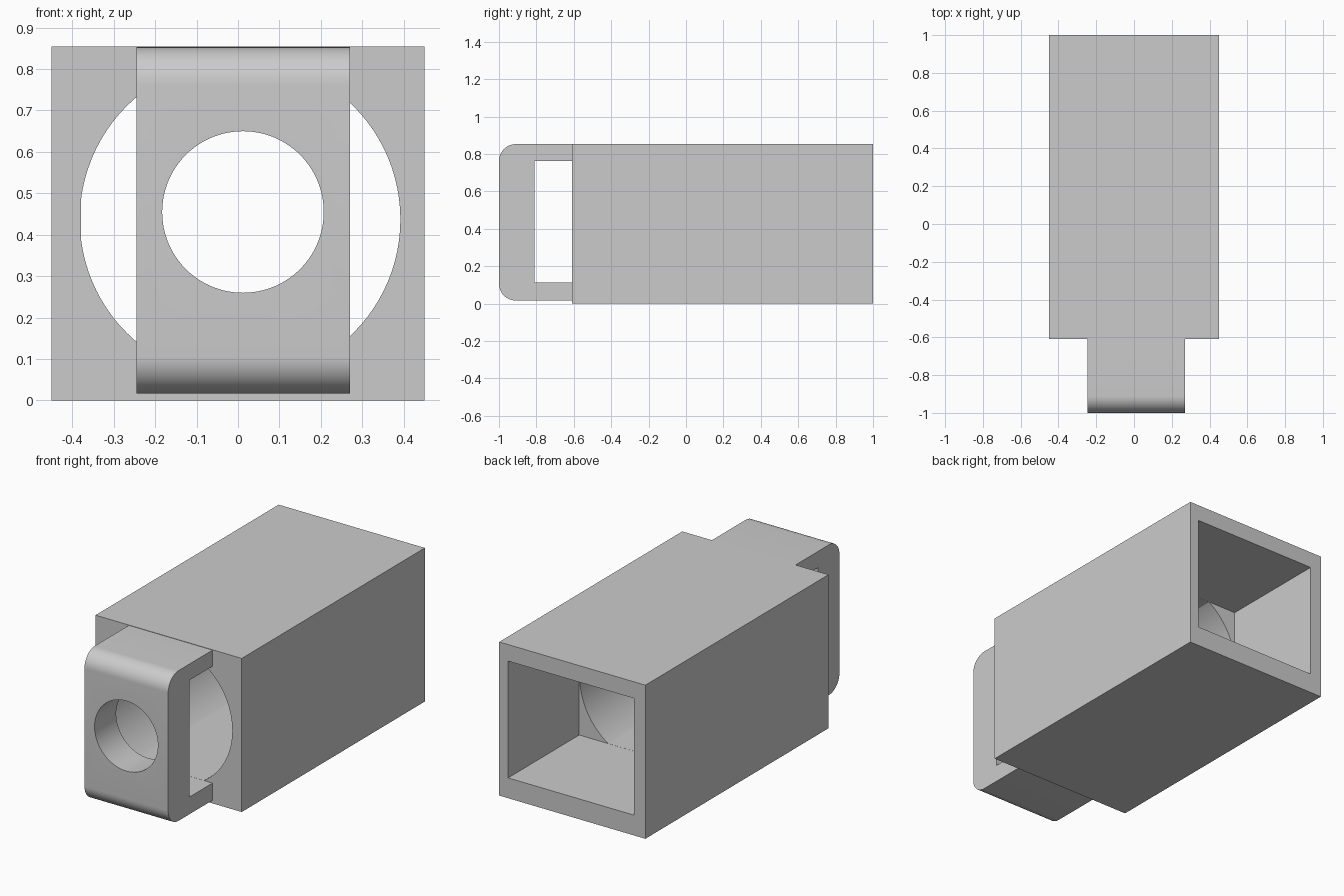
import bpy, bmesh
from math import cos, sin, pi, radians

cube = bpy.data.objects.get("Cube")
if cube:
    bpy.data.objects.remove(cube, do_unlink=True)

grey = bpy.data.materials.new("plain grey")
grey.use_nodes = True
grey.diffuse_color = (0.6, 0.6, 0.6, 1)
grey.node_tree.nodes["Principled BSDF"].inputs["Base Color"].default_value = (0.6, 0.6, 0.6, 1)


def prism(name, points, offset):
    """Extrude a closed outline along an offset vector."""
    bm = bmesh.new()
    face = bm.faces.new([bm.verts.new(p) for p in points])
    grown = bmesh.ops.extrude_face_region(bm, geom=[face])["geom"]
    bmesh.ops.translate(bm, vec=offset, verts=[v for v in grown if isinstance(v, bmesh.types.BMVert)])
    bmesh.ops.recalc_face_normals(bm, faces=bm.faces)
    mesh = bpy.data.meshes.new(name)
    bm.to_mesh(mesh)
    bm.free()
    mesh.materials.append(grey)
    obj = bpy.data.objects.new(name, mesh)
    bpy.context.collection.objects.link(obj)
    return obj


def box(name, x0, x1, y0, y1, z0, z1):
    outline = [(x0, y0, z0), (x1, y0, z0), (x1, y0, z1), (x0, y0, z1)]
    return prism(name, outline, (0, y1 - y0, 0))


def cylinder(name, x, z, r, y0, y1, n=96):
    outline = [(x + r * cos(2 * pi * i / n), y0, z + r * sin(2 * pi * i / n)) for i in range(n)]
    return prism(name, outline, (0, y1 - y0, 0))


def boolean(obj, tool, operation="DIFFERENCE"):
    """Apply a boolean and discard its tool."""
    mod = obj.modifiers.new("cut", "BOOLEAN")
    mod.operation, mod.object, mod.solver = operation, tool, "EXACT"
    bpy.context.view_layer.objects.active = obj
    bpy.ops.object.modifier_apply(modifier=mod.name)
    bpy.data.objects.remove(tool, do_unlink=True)


def smooth(obj):
    bpy.ops.object.select_all(action="DESELECT")
    obj.select_set(True)
    bpy.context.view_layer.objects.active = obj
    bpy.ops.object.shade_smooth_by_angle(angle=radians(20))


FRONT, WALL = -0.61, 0.375        # housing front, end of rear cavity
FLOOR, CEILING = 0.113, 0.763     # inner height of cavity and slot

# Housing: block with a rectangular rear cavity and a round front bore
housing = box("housing", -0.45, 0.45, FRONT, 1, 0, 0.855)
boolean(housing, box("cavity_cutter", -0.38, 0.395, WALL, 1.1, FLOOR, CEILING))
bore = cylinder("bore_cutter", 0.005, 0.437, 0.387, FRONT - 0.1, WALL + 0.1)
e = 0.0005
boolean(bore, box("bore_limits", -0.38 + e, 0.395 - e, -0.9, 0.9, FLOOR + e, CEILING - e), "INTERSECT")
boolean(housing, bore)
smooth(housing)

# Front bracket: C-shaped side profile with rounded outer corners
bottom, top, r, steps = 0.017, 0.853, 0.09, 12
back, slot = FRONT + 0.01, -0.81
profile = [(back, bottom)]
for cz, start in ((bottom + r, 1.5 * pi), (top - r, pi)):
    for i in range(steps + 1):
        a = start - 0.5 * pi * i / steps
        profile.append((-1 + r + r * cos(a), cz + r * sin(a)))
profile += [(back, top), (back, CEILING), (slot, CEILING), (slot, FLOOR), (back, FLOOR)]
bracket = prism("front_bracket", [(-0.245, y, z) for y, z in profile], (0.515, 0, 0))

# Round hole through the bracket plate
boolean(bracket, cylinder("hole_cutter", 0.012, 0.455, 0.195, -1.1, slot + 0.1))
smooth(bracket)
